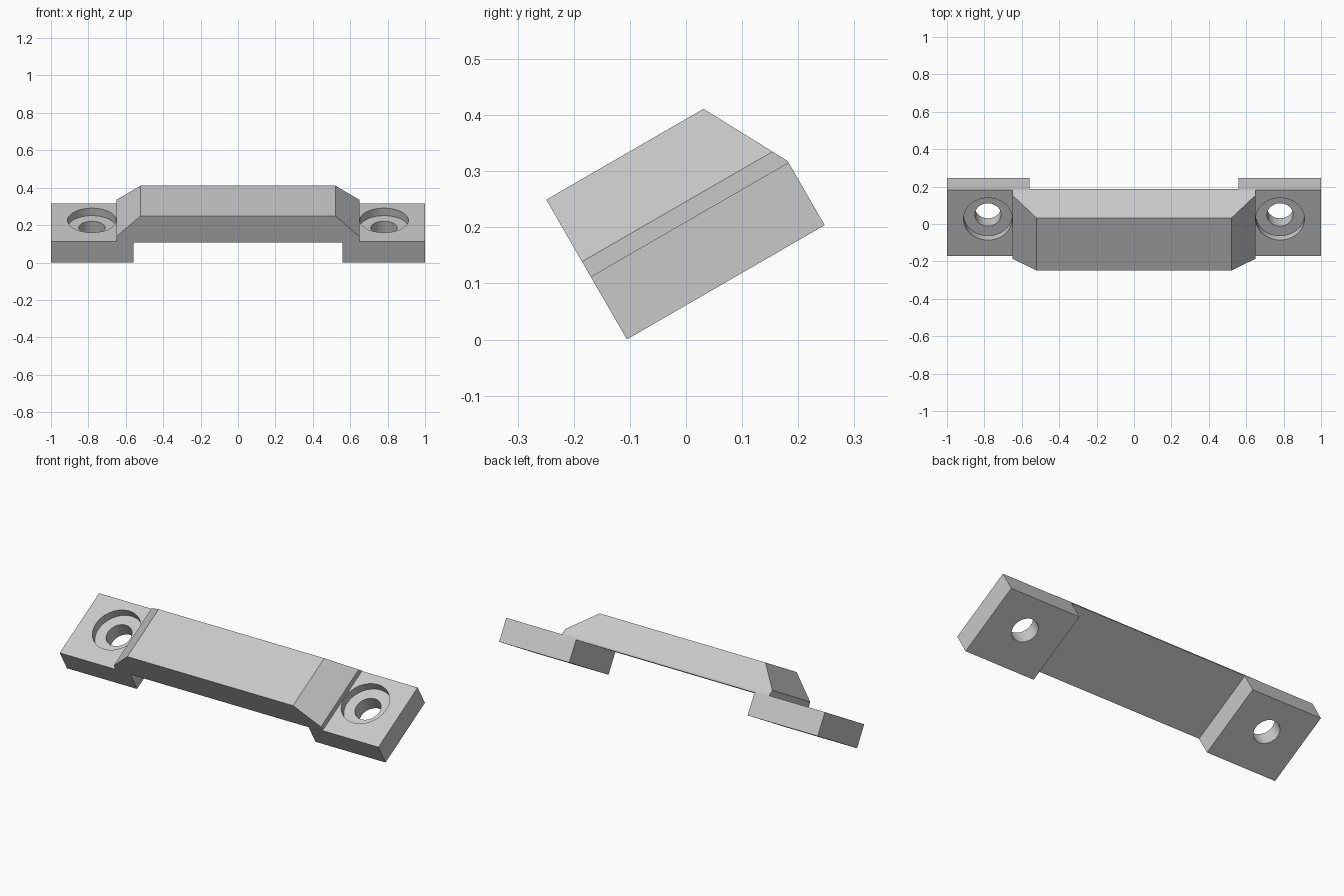
import bpy, bmesh, math
from mathutils import Vector

if "Cube" in bpy.data.objects:
    bpy.data.objects.remove(bpy.data.objects["Cube"], do_unlink=True)

FRONT, BACK = -0.091, 0.316            # depth of the bar before tilting
BASE, UNDER, FLANGE, STEP, TOP = 0.053, 0.175, 0.182, 0.213, 0.3405

grey = bpy.data.materials.new("plain grey")
grey.use_nodes = True
colour = (0.58, 0.58, 0.58, 1)
grey.diffuse_color = colour
grey.node_tree.nodes["Principled BSDF"].inputs["Base Color"].default_value = colour

# Handle bar: half outline mirrored, then extruded from front to back
half = [(0.56, UNDER), (0.56, BASE), (1, BASE), (1, FLANGE),
        (0.65, FLANGE), (0.65, STEP), (0.52, TOP)]
outline = half + [(-x, z) for x, z in reversed(half)]
bm = bmesh.new()
face = bm.faces.new([bm.verts.new((x, FRONT, z)) for x, z in outline])
extruded = bmesh.ops.extrude_face_region(bm, geom=[face])
moved = [v for v in extruded["geom"] if isinstance(v, bmesh.types.BMVert)]
bmesh.ops.translate(bm, verts=moved, vec=(0, BACK - FRONT, 0))

# Sloped back of the raised grip
cut = bmesh.ops.bisect_plane(
    bm, geom=bm.verts[:] + bm.edges[:] + bm.faces[:], dist=1e-5,
    plane_co=(0, BACK, FLANGE + 0.003),
    plane_no=Vector((0, TOP - FLANGE, 0.085)), clear_outer=True)
bmesh.ops.holes_fill(bm, edges=[e for e in bm.edges if e.is_boundary], sides=0)
bmesh.ops.recalc_face_normals(bm, faces=bm.faces[:])
mesh = bpy.data.meshes.new("handle_bar")
bm.to_mesh(mesh)
bm.free()
bar = bpy.data.objects.new("handle_bar", mesh)
bpy.context.collection.objects.link(bar)
mesh.materials.append(grey)


def drill(x, radius, bottom, top):
    """Cut a round hole down through the bar."""
    bpy.ops.mesh.primitive_cylinder_add(
        vertices=64, radius=radius, depth=top - bottom,
        location=(x, 0.136, (top + bottom) / 2))
    cutter = bpy.context.object
    cutter.hide_render = True
    cutter.data.materials.append(grey)
    mod = bar.modifiers.new("hole", 'BOOLEAN')
    mod.operation, mod.solver, mod.object = 'DIFFERENCE', 'EXACT', cutter
    bpy.context.view_layer.objects.active = bar
    bpy.ops.object.modifier_apply(modifier=mod.name)
    bpy.data.objects.remove(cutter, do_unlink=True)


# Counterbored screw holes in both end flanges
for side in (-1, 1):
    drill(side * 0.781, 0.13, FLANGE - 0.046, FLANGE + 0.1)
    drill(side * 0.781, 0.07, 0, FLANGE + 0.1)

# Tilt the finished bar
bar.rotation_euler.x = math.radians(30)
bpy.ops.object.select_all(action='DESELECT')
bar.select_set(True)
bpy.context.view_layer.objects.active = bar
bpy.ops.object.shade_smooth_by_angle(angle=math.radians(20))
